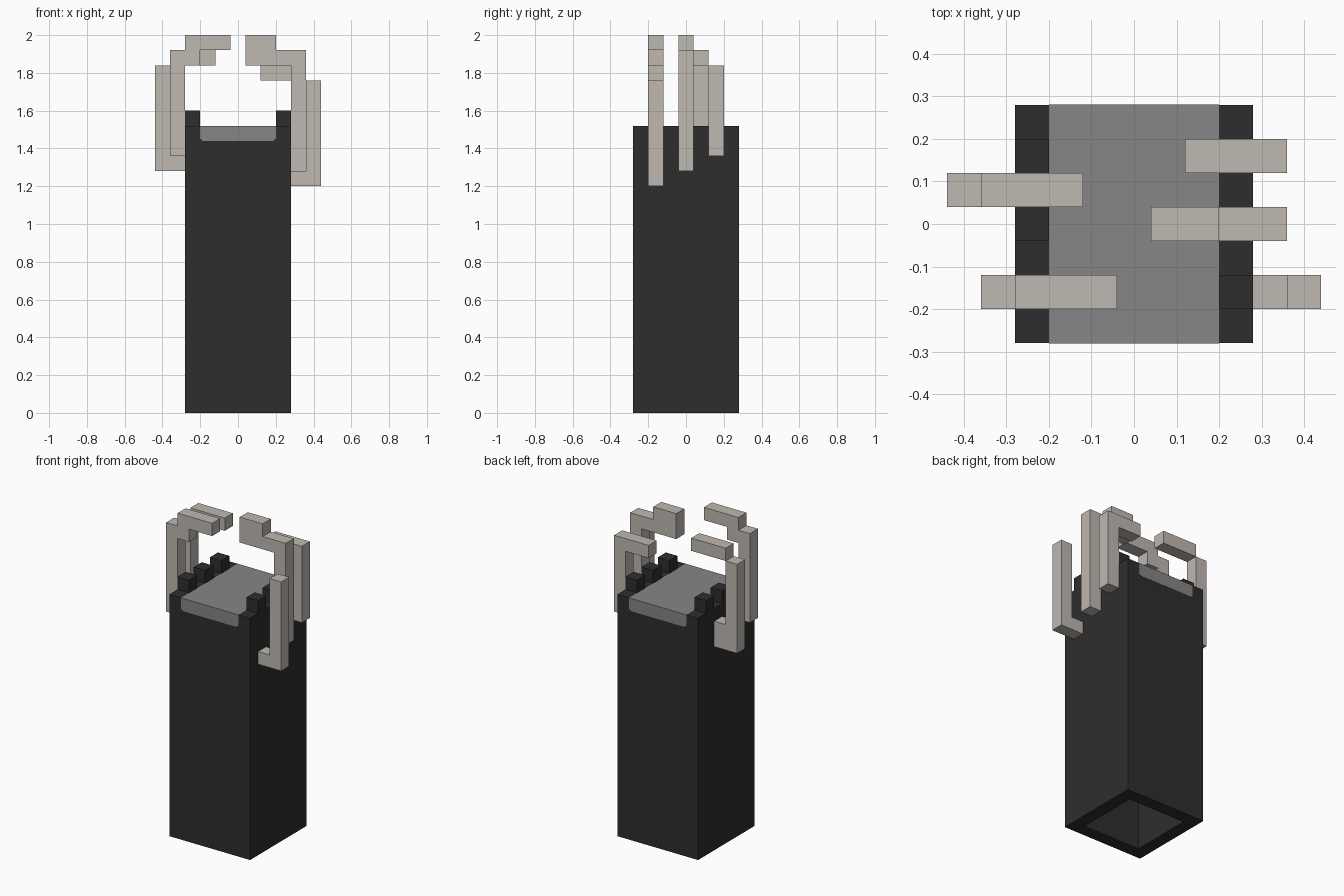
import bpy
import bmesh

cube = bpy.data.objects.get("Cube")
if cube:
    bpy.data.objects.remove(cube, do_unlink=True)

U = 0.08  # every part sits on this unit grid


def material(name, color):
    mat = bpy.data.materials.new(name)
    mat.use_nodes = True
    mat.diffuse_color = (*color, 1)
    mat.node_tree.nodes["Principled BSDF"].inputs["Base Color"].default_value = (*color, 1)
    return mat


black = material("charcoal", (0.027, 0.027, 0.027))
grey = material("mid grey", (0.24, 0.24, 0.24))
bone = material("bone", (0.52, 0.48, 0.44))


def finish(name, bm, mat):
    bmesh.ops.recalc_face_normals(bm, faces=bm.faces)
    mesh = bpy.data.meshes.new(name)
    bm.to_mesh(mesh)
    bm.free()
    mesh.materials.append(mat)
    obj = bpy.data.objects.new(name, mesh)
    bpy.context.collection.objects.link(obj)
    return obj


def extrude_profile(name, points, y0, y1, mat):
    """Extrude an x/z outline from y0 to y1."""
    bm = bmesh.new()
    face = bm.faces.new([bm.verts.new((x, y0, z)) for x, z in points])
    ext = bmesh.ops.extrude_face_region(bm, geom=[face])
    moved = [g for g in ext["geom"] if isinstance(g, bmesh.types.BMVert)]
    bmesh.ops.translate(bm, verts=moved, vec=(0, y1 - y0, 0))
    return finish(name, bm, mat)


def box(name, x0, x1, y0, y1, z0, z1, mat):
    return extrude_profile(name, [(x0, z0), (x1, z0), (x1, z1), (x0, z1)], y0, y1, mat)


HALF, INNER, TOP = 0.28, 0.2, 1.52

# Hollow shaft, open underneath
for side, s in (("left", 1), ("right", -1)):
    x0, x1 = sorted((s * INNER, s * HALF))
    box(side + "_wall", x0, x1, -HALF, HALF, 0, TOP, black)
    # Short posts along the rim
    for i in range(3):
        y = (i - 1) * 2 * U
        box(f"{side}_rim_post_{i + 1}", x0, x1, y - U / 2, y + U / 2, TOP, TOP + U, black)
for name, s in (("back_wall", 1), ("front_wall", -1)):
    y0, y1 = sorted((s * INNER, s * HALF))
    box(name, -INNER, INNER, y0, y1, 0, TOP - 0.005, black)

# Grey top slab with clipped lower corners
c, low = 0.014, TOP - U
extrude_profile("top_slab", [(-INNER, TOP), (-INNER, low + c), (-INNER + c, low),
                             (INNER - c, low), (INNER, low + c), (INNER, TOP)],
                -HALF - 0.001, HALF + 0.001, grey)


def claw(name, y, parts):
    """Join boxes, given as x and z spans in grid units from x = 0.04, z = 1.2."""
    bm = bmesh.new()
    for x0, x1, z0, z1 in parts:
        geo = bmesh.ops.create_cube(bm, size=1)["verts"]
        for v in geo:
            v.co.x = (x0 if v.co.x < 0 else x1) * U + 0.04
            v.co.z = (z0 if v.co.z < 0 else z1) * U + 1.2
            v.co.y = y + v.co.y * U
    return finish(name, bm, bone)


# Bent claws rising around the top
claw("left_front_claw", -0.16, [(4, 5, 0, 7), (3, 4, 0, 1)])
claw("left_middle_claw", 0, [(3, 4, 1, 9), (2, 3, 8, 9), (0, 2, 8, 10)])
claw("left_back_claw", 0.16, [(3, 4, 2, 8), (1, 3, 7, 8)])
claw("right_front_claw", -0.16, [(-5, -4, 2, 9), (-4, -3, 8, 9), (-4, -1, 9, 10)])
claw("right_back_claw", 0.08, [(-6, -5, 1, 8), (-5, -4, 1, 3), (-5, -2, 8, 9)])
